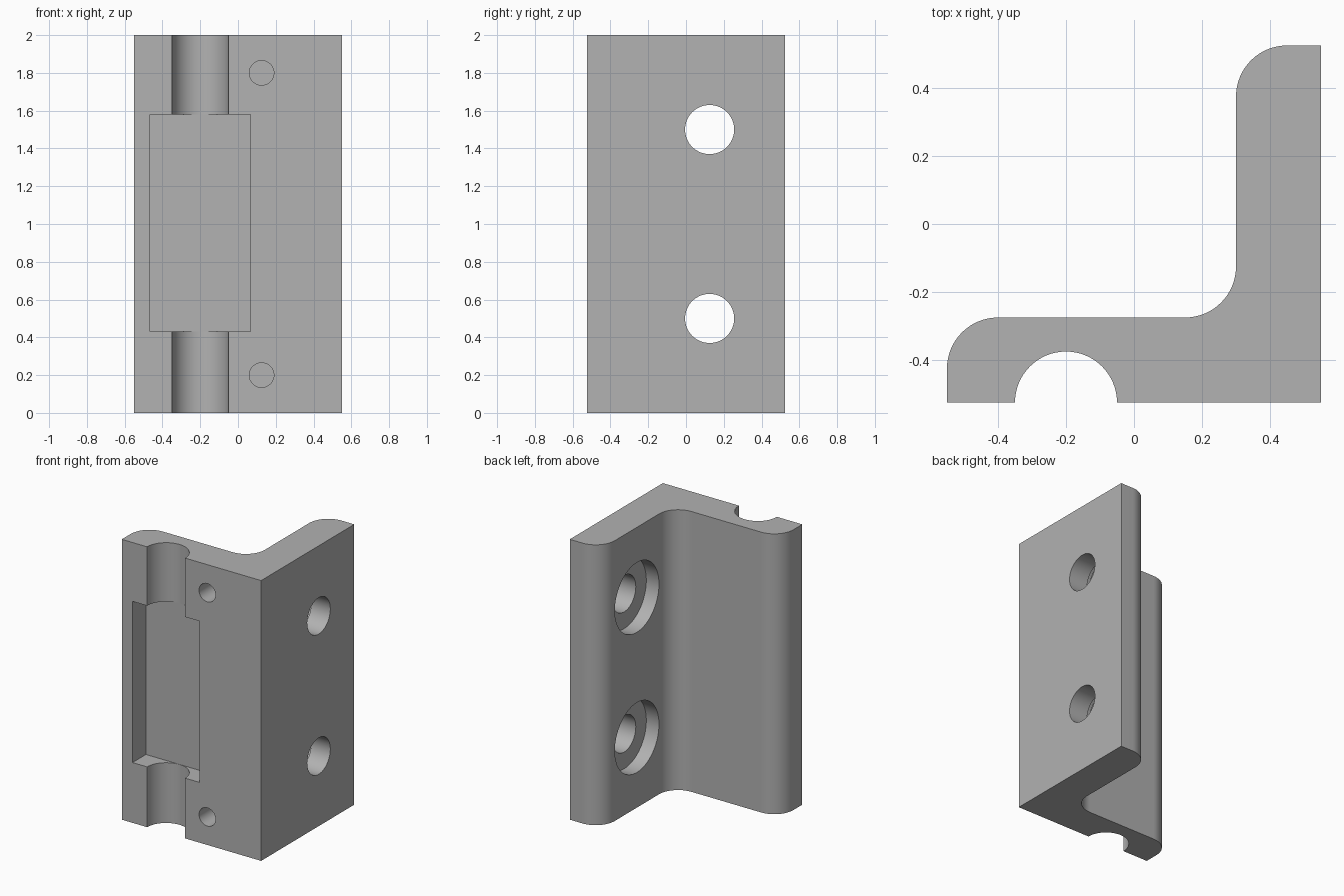
import bpy, bmesh, math
from mathutils import Matrix

if "Cube" in bpy.data.objects:
    bpy.data.objects.remove(bpy.data.objects["Cube"], do_unlink=True)

grey = bpy.data.materials.new("plain grey")
grey.use_nodes = True
COLOUR = (0.445, 0.445, 0.445, 1)
grey.diffuse_color = COLOUR
grey.node_tree.nodes["Principled BSDF"].inputs["Base Color"].default_value = COLOUR


def arc(cx, cy, r, start, end, steps):
    """Points on a circular arc, angles in degrees."""
    angles = [math.radians(start + (end - start) * i / steps) for i in range(steps + 1)]
    return [(cx + r * math.cos(a), cy + r * math.sin(a)) for a in angles]


def make_object(name, bm):
    bmesh.ops.recalc_face_normals(bm, faces=bm.faces)
    mesh = bpy.data.meshes.new(name)
    bm.to_mesh(mesh)
    bm.free()
    mesh.materials.append(grey)
    obj = bpy.data.objects.new(name, mesh)
    bpy.context.collection.objects.link(obj)
    return obj


def cylinder(axis, centre, r, depth):
    """Cylinder cutter along x or y."""
    bm = bmesh.new()
    turn = Matrix.Rotation(math.pi / 2, 4, "Y" if axis == "x" else "X")
    bmesh.ops.create_cone(bm, cap_ends=True, segments=64, radius1=r, radius2=r,
                          depth=depth, matrix=Matrix.Translation(centre) @ turn)
    return make_object("hole_cutter", bm)


def box(lo, hi):
    bm = bmesh.new()
    size = [b - a for a, b in zip(lo, hi)]
    mid = [(a + b) / 2 for a, b in zip(lo, hi)]
    bmesh.ops.create_cube(bm, size=1, matrix=Matrix.Translation(mid) @ Matrix.Diagonal((*size, 1)))
    return make_object("pocket_cutter", bm)


# L-shaped section with rounded ends, inner fillet and half-round groove
R = 0.15
profile = [(-0.55, -0.525)]
profile += arc(-0.20, -0.525, 0.15, 180, 0, 32)      # pin groove
profile += [(0.55, -0.525), (0.55, 0.525)]
profile += arc(0.45, 0.375, R, 90, 180, 16)          # side flange end
profile += arc(0.15, -0.125, R, 0, -90, 16)          # inner fillet
profile += arc(-0.40, -0.425, R, 90, 180, 16)        # front flange end

bm = bmesh.new()
base = bm.faces.new([bm.verts.new((x, y, 0)) for x, y in profile])
top = bmesh.ops.extrude_face_region(bm, geom=[base])["geom"]
bmesh.ops.translate(bm, vec=(0, 0, 2), verts=[v for v in top if isinstance(v, bmesh.types.BMVert)])
bracket = make_object("angle_bracket", bm)

# Rectangular front pocket
cutters = [box((-0.465, -0.7, 0.43), (0.065, -0.374, 1.58))]
# Blind holes in the front face
for z in (0.2, 1.8):
    cutters.append(cylinder("y", (0.125, -0.525, z), 0.065, 0.30))
# Counterbored bolt holes through the side flange
for z in (0.5, 1.5):
    cutters.append(cylinder("x", (0.425, 0.125, z), 0.13, 0.6))
    cutters.append(cylinder("x", (0.30, 0.125, z), 0.249, 0.20))

bpy.context.view_layer.objects.active = bracket
for cutter in cutters:
    cutter.hide_render = True
    mod = bracket.modifiers.new("cut", "BOOLEAN")
    mod.operation = "DIFFERENCE"
    mod.solver = "EXACT"
    mod.object = cutter
    bpy.ops.object.modifier_apply(modifier=mod.name)
    bpy.data.objects.remove(cutter, do_unlink=True)

bpy.ops.object.select_all(action="DESELECT")
bracket.select_set(True)
bpy.ops.object.shade_smooth_by_angle(angle=math.radians(30))
